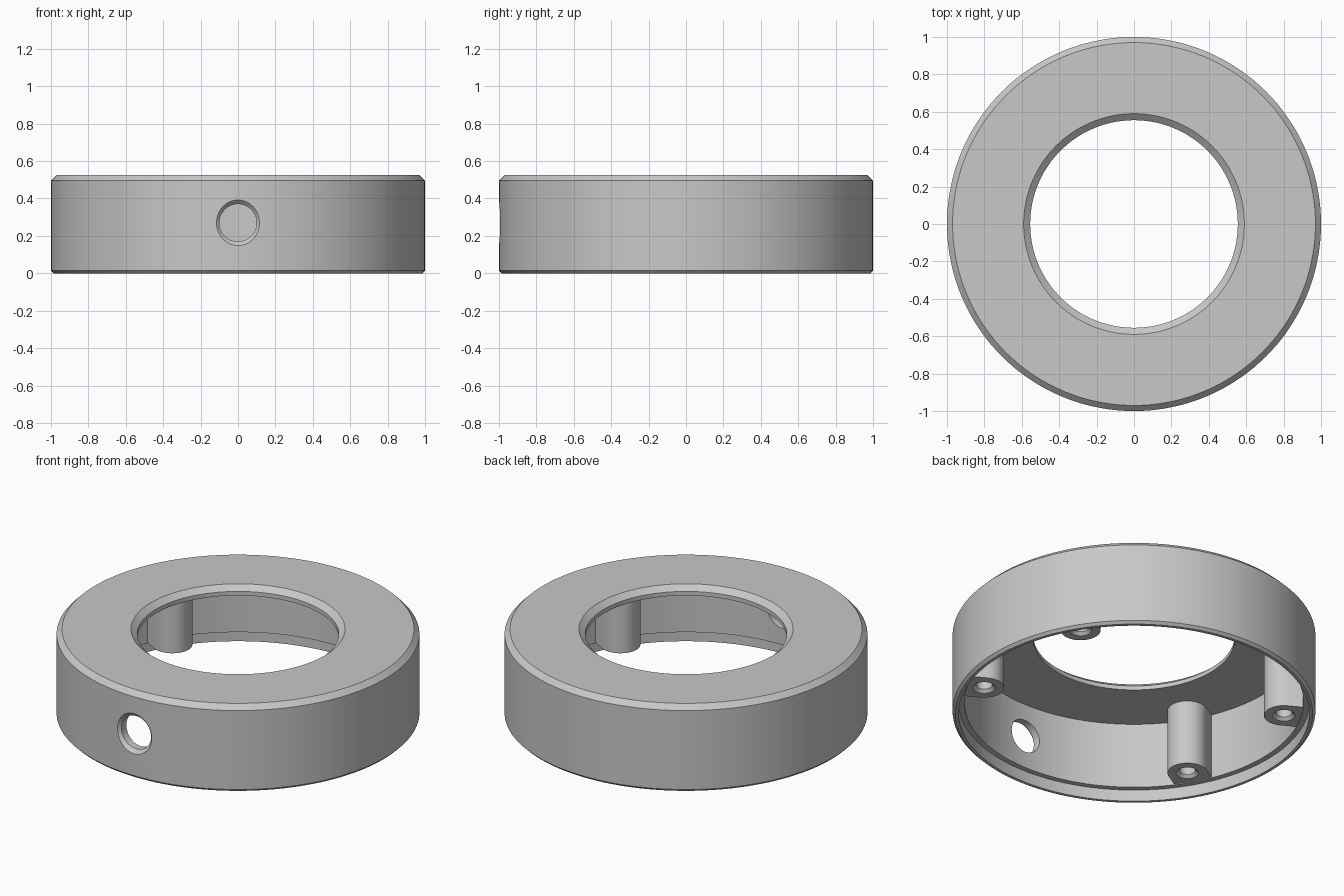
import bpy
import bmesh
import math
from mathutils import Matrix, Vector

cube = bpy.data.objects.get("Cube")
if cube:
    bpy.data.objects.remove(cube, do_unlink=True)

# Single plain grey
grey = bpy.data.materials.new("plain_grey")
grey.use_nodes = True
COLOR = (0.58, 0.58, 0.58, 1)
grey.diffuse_color = COLOR
grey.node_tree.nodes["Principled BSDF"].inputs["Base Color"].default_value = COLOR


def finish(name, bm, matrix=Matrix()):
    bmesh.ops.remove_doubles(bm, verts=bm.verts, dist=1e-5)
    bmesh.ops.recalc_face_normals(bm, faces=bm.faces)
    mesh = bpy.data.meshes.new(name)
    bm.to_mesh(mesh)
    bm.free()
    mesh.transform(matrix)
    mesh.materials.append(grey)
    obj = bpy.data.objects.new(name, mesh)
    bpy.context.collection.objects.link(obj)
    return obj


def lathe(name, profile, steps, matrix=Matrix()):
    """Revolve a closed (radius, height) profile around z."""
    bm = bmesh.new()
    verts = [bm.verts.new((r, 0, z)) for r, z in profile]
    edges = [bm.edges.new((v, verts[(i + 1) % len(verts)])) for i, v in enumerate(verts)
             if profile[i][0] + profile[(i + 1) % len(verts)][0] > 0]
    bmesh.ops.spin(bm, geom=verts + edges, cent=(0, 0, 0), axis=(0, 0, 1),
                   angle=math.tau, steps=steps, use_duplicate=False)
    return finish(name, bm, matrix)


def select(obj):
    bpy.ops.object.select_all(action="DESELECT")
    obj.select_set(True)
    bpy.context.view_layer.objects.active = obj


def cut(obj, cutter):
    cutter.hide_render = True
    mod = obj.modifiers.new("cut", "BOOLEAN")
    mod.operation = "DIFFERENCE"
    mod.solver = "EXACT"
    mod.object = cutter
    select(obj)
    bpy.ops.object.modifier_apply(modifier=mod.name)
    bpy.data.objects.remove(cutter, do_unlink=True)


def smooth(obj):
    select(obj)
    bpy.ops.object.shade_smooth_by_angle(angle=math.radians(30))


# Hollow ring housing: chamfered outside, open below with a stepped lip
housing = lathe("ring_housing", [
    (0.967, 0), (0.985, 0), (1, 0.015), (1, 0.495), (0.97, 0.525),
    (0.59, 0.525), (0.555, 0.495), (0.555, 0.47),
    (0.935, 0.47), (0.935, 0.07), (0.967, 0.07)], 144)

# Countersunk cable hole through the front wall
cut(housing, lathe("cable_hole_cutter",
                   [(0, 0.8), (0.1, 0.8), (0.1, 0.978), (0.152, 1.03), (0, 1.03)], 48,
                   Matrix.Translation((0, 0, 0.27)) @ Matrix.Rotation(math.pi / 2, 4, "X")))
smooth(housing)

# Four U-shaped screw posts against the inner wall
POST_R, POST_X, BOTTOM, TOP = 0.11, 0.84, 0.075, 0.475
for name, angle in (("back_left", 29.5), ("back_right", 150.5),
                    ("front_right", 209.5), ("front_left", 330.5)):
    turn = Matrix.Rotation(math.radians(angle), 4, "Z")
    bm = bmesh.new()
    arc = [math.pi * (0.5 + i / 24) for i in range(25)]
    outline = [(POST_X + POST_R * math.cos(a), POST_R * math.sin(a)) for a in arc]
    outline += [(0.942, -POST_R), (0.942, POST_R)]
    face = bm.faces.new([bm.verts.new((x, y, BOTTOM)) for x, y in outline])
    top = bmesh.ops.extrude_face_region(bm, geom=[face], use_keep_orig=True)["geom"]
    bmesh.ops.translate(bm, vec=Vector((0, 0, TOP - BOTTOM)),
                        verts=[g for g in top if isinstance(g, bmesh.types.BMVert)])
    post = finish(name + "_screw_post", bm, turn)
    # Blind screw bore with a countersunk mouth
    cut(post, lathe("bore_cutter",
                    [(0, 0.05), (0.087, 0.05), (0.045, 0.092), (0.045, 0.4), (0, 0.4)], 32,
                    turn @ Matrix.Translation((POST_X, 0, 0))))
    smooth(post)
